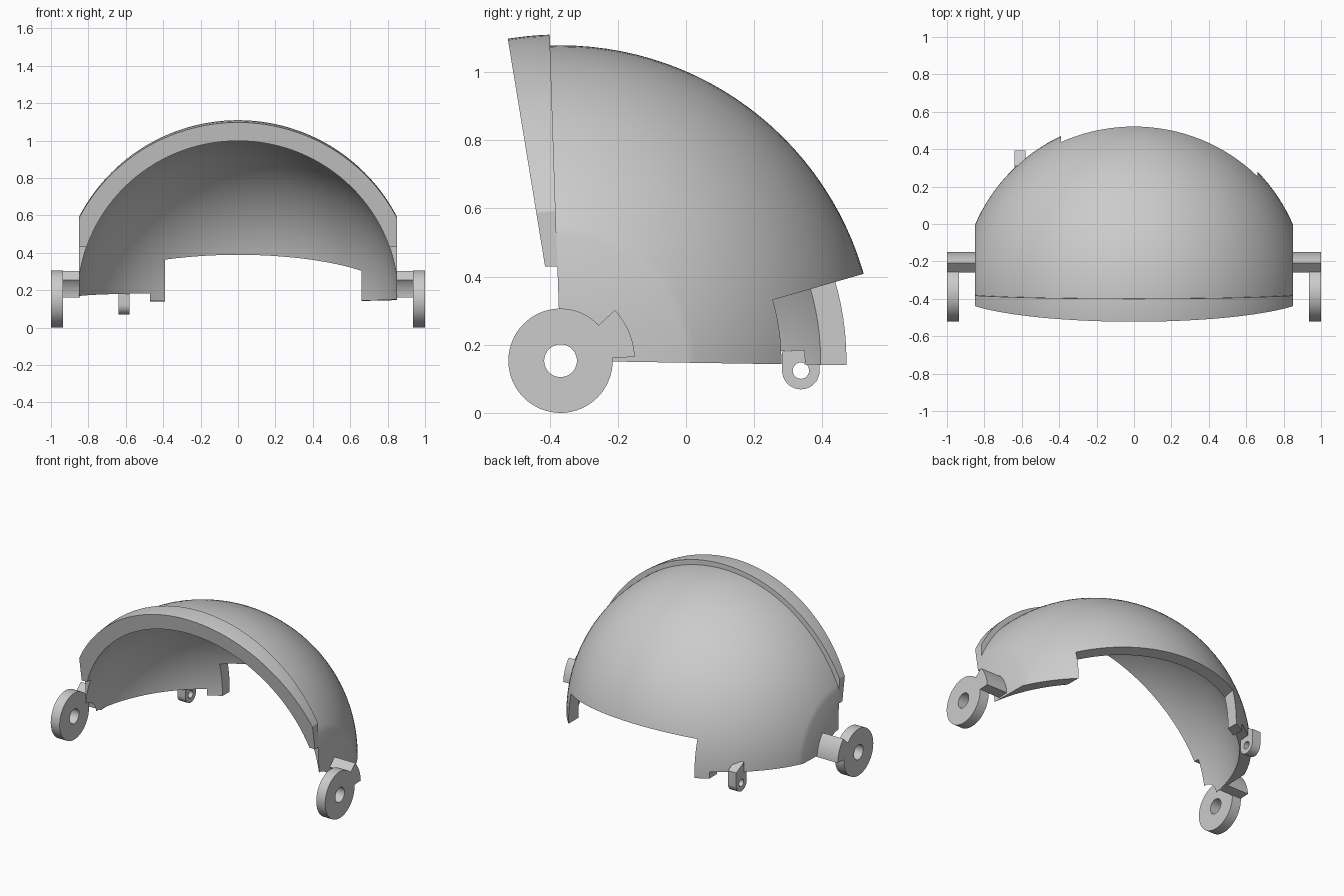
import bpy, bmesh, math
from mathutils import Matrix, Vector

if "Cube" in bpy.data.objects:
    bpy.data.objects.remove(bpy.data.objects["Cube"])

PY, PZ = -0.368, 0.153          # hinge axis (runs along x)
R_OUT, R_IN, R_RIM = 0.925, 0.857, 0.957
HALF_W = 0.85

grey = bpy.data.materials.new("light_grey")
grey.diffuse_color = (0.6, 0.6, 0.6, 1)
grey.use_nodes = True
grey.node_tree.nodes["Principled BSDF"].inputs["Base Color"].default_value = grey.diffuse_color


def finish(bm, name):
    bmesh.ops.recalc_face_normals(bm, faces=bm.faces)
    me = bpy.data.meshes.new(name)
    bm.to_mesh(me)
    bm.free()
    me.materials.append(grey)
    ob = bpy.data.objects.new(name, me)
    bpy.context.collection.objects.link(ob)
    return ob


def sphere(name, r):
    bm = bmesh.new()
    m = Matrix.Translation((0, PY, PZ)) @ Matrix.Rotation(math.pi / 2, 4, 'Y')
    bmesh.ops.create_uvsphere(bm, u_segments=128, v_segments=64, radius=r, matrix=m)
    return finish(bm, name)


def prism(name, pts, x0, x1):
    """Extrude a (y, z) outline from x0 to x1."""
    bm = bmesh.new()
    f = bm.faces.new([bm.verts.new((x0, y, z)) for y, z in pts])
    new = bmesh.ops.extrude_face_region(bm, geom=[f])["geom"]
    bmesh.ops.translate(bm, vec=Vector((x1 - x0, 0, 0)),
                        verts=[v for v in new if isinstance(v, bmesh.types.BMVert)])
    return finish(bm, name)


def polar(r, deg):
    a = math.radians(deg)
    return (PY + r * math.cos(a), PZ + r * math.sin(a))


def circle(cy, cz, r, n=48):
    return [(cy + r * math.cos(math.tau * i / n), cz + r * math.sin(math.tau * i / n))
            for i in range(n)]


def boolean(ob, tool, op):
    """Apply a boolean and discard the tool."""
    mod = ob.modifiers.new("cut", 'BOOLEAN')
    mod.operation, mod.object, mod.solver = op, tool, 'EXACT'
    bpy.context.view_layer.objects.active = ob
    bpy.ops.object.modifier_apply(modifier=mod.name)
    bpy.data.objects.remove(tool)


def smooth(ob):
    bpy.ops.object.select_all(action='DESELECT')
    ob.select_set(True)
    bpy.context.view_layer.objects.active = ob
    bpy.ops.object.shade_smooth_by_angle(angle=math.radians(25))


# domed shell: quarter sphere with flattened sides
shell = sphere("domed_shell", R_OUT)
boolean(shell, sphere("inner_cutter", R_IN), 'DIFFERENCE')
boolean(shell, prism("quarter_cutter", [(PY, PZ), polar(2, -0.9), polar(3, 45), polar(2, 91.9)],
                     -HALF_W, HALF_W), 'INTERSECT')
# wide notch in the back edge
boolean(shell, prism("notch_cutter", [(PY, PZ), polar(2, -20), polar(2, 16)],
                     -0.39, 0.66), 'DIFFERENCE')
# raised lower edge on the left side
boolean(shell, prism("left_trim_cutter", [(-0.6, -0.1), (1, -0.1), (1, 0.2), (-0.6, 0.16)],
                     -1.2, -0.47), 'DIFFERENCE')

# raised front rim: thin wedge of a larger sphere
rim = sphere("front_rim", R_RIM)
boolean(rim, sphere("rim_inner_cutter", R_IN), 'DIFFERENCE')
low = 0.43
t0, t1 = math.tan(math.radians(1.9)), math.tan(math.radians(9.3))
boolean(rim, prism("rim_wedge", [(PY - t0 * (z - PZ), z) for z in (low, 1.3)] +
                   [(PY - t1 * (z - PZ), z) for z in (1.3, low)],
                   -HALF_W, HALF_W), 'INTERSECT')
boolean(shell, rim, 'UNION')
smooth(shell)

# hinge discs and the curved arms joining them to the shell
for side, s in (("left", -1), ("right", 1)):
    disc = prism(side + "_hinge_disc", circle(PY, PZ, 0.153, 64), s * 0.935, s * 1.0)
    boolean(disc, prism("hole_cutter", circle(PY, PZ, 0.048), s * 0.8, s * 1.1), 'DIFFERENCE')
    angles = [3 + 40 * i / 10 for i in range(11)]
    outline = [polar(0.218, a) for a in angles] + [polar(0.149, a) for a in reversed(angles)]
    arm = prism(side + "_hinge_arm", outline, s * 0.845, s * 1.0)
    boolean(disc, arm, 'UNION')
    smooth(disc)

# small eyelet under the back left edge
EY, EZ, ER = 0.337, 0.124, 0.055
arc = [(EY + ER * math.cos(math.radians(a)), EZ + ER * math.sin(math.radians(a)))
       for a in range(180, 361, 10)]
eyelet = prism("eyelet", arc + [(EY + ER, 0.21), (0.31, 0.25), (0.31, 0.18), (EY - ER, 0.18)],
               -0.64, -0.58)
boolean(eyelet, prism("eyelet_hole_cutter", circle(EY, EZ, 0.024, 32), -0.8, -0.5), 'DIFFERENCE')
smooth(eyelet)
